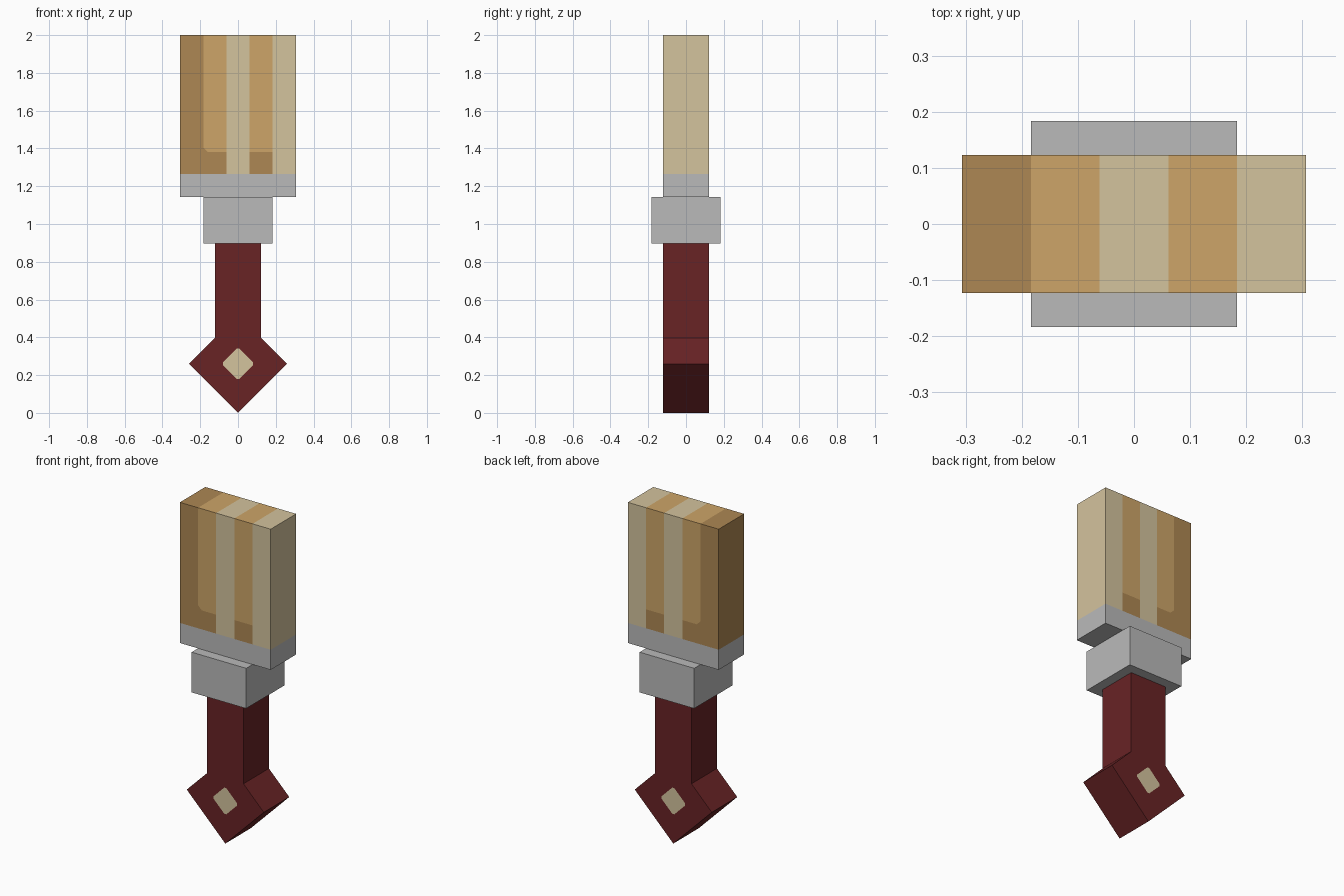
import bpy, bmesh, math
from mathutils import Matrix, Vector

if "Cube" in bpy.data.objects:
    bpy.data.objects.remove(bpy.data.objects["Cube"])

U = 2 / 32.63                      # basic module of the brush
TOP = 2.0
FERRULE_TOP = TOP - 12 * U
FERRULE_BOTTOM = TOP - 14 * U
COLLAR_BOTTOM = TOP - 18 * U
POMMEL_Z = 3 * U * math.sqrt(2)    # pommel is a square block standing on its corner


def material(name, rgb):
    lin = [((c / 255 + 0.055) / 1.055) ** 2.4 for c in rgb]
    m = bpy.data.materials.new(name)
    m.diffuse_color = (*lin, 1)
    m.use_nodes = True
    m.node_tree.nodes["Principled BSDF"].inputs["Base Color"].default_value = m.diffuse_color
    return m


red = material("dark red wood", (104, 35, 37))
grey = material("grey metal", (186, 186, 186))
beige = material("pale bristle", (212, 195, 157))
gold = material("golden bristle", (205, 165, 104))
brown = material("brown bristle", (173, 135, 83))


def prism(name, profile, half_depth, mats, cuts=(), rule=None, matrix=None):
    """Extrude an XZ profile along Y, cut it by planes, colour faces by rule."""
    bm = bmesh.new()
    face = bm.faces.new([bm.verts.new((x, -half_depth, z)) for x, z in profile])
    ext = bmesh.ops.extrude_face_region(bm, geom=[face])
    moved = [v for v in ext["geom"] if isinstance(v, bmesh.types.BMVert)]
    bmesh.ops.translate(bm, verts=moved, vec=(0, 2 * half_depth, 0))
    bmesh.ops.recalc_face_normals(bm, faces=bm.faces[:])
    for point, normal in cuts:
        geom = bm.verts[:] + bm.edges[:] + bm.faces[:]
        bmesh.ops.bisect_plane(bm, geom=geom, plane_co=point, plane_no=normal)
    bm.normal_update()
    if rule:
        for f in bm.faces:
            f.material_index = rule(f.calc_center_median(), f.normal)
    if matrix:
        bm.transform(matrix)
    mesh = bpy.data.meshes.new(name)
    bm.to_mesh(mesh)
    bm.free()
    for m in mats:
        mesh.materials.append(m)
    obj = bpy.data.objects.new(name, mesh)
    bpy.context.collection.objects.link(obj)
    return obj


def rect(hx, z0, z1):
    return [(-hx, z0), (hx, z0), (hx, z1), (-hx, z1)]


# Bristles: vertical stripes with darker roots under the golden ones
ROOT_Z = 1.38
CORNER = Vector((-3 * U, 0, ROOT_Z + 0.025))


def bristle_rule(c, n):
    if c.x > 3 * U or abs(c.x) < U:
        return 0
    if c.x < -3 * U:
        return 2
    in_corner = c.x < 0 and (c.x - CORNER.x) + (c.z - CORNER.z) < 0
    return 2 if c.z < ROOT_Z or in_corner else 1


stripe_cuts = [((x * U, 0, 0), (1, 0, 0)) for x in (-3, -1, 1, 3)]
stripe_cuts += [((0, 0, ROOT_Z), (0, 0, 1)), (CORNER, (1, 0, 1))]
prism("bristles", rect(5 * U, FERRULE_TOP, TOP), 2 * U, [beige, gold, brown],
      stripe_cuts, bristle_rule)

# Metal ferrule and collar
prism("ferrule", rect(5 * U, FERRULE_BOTTOM, FERRULE_TOP), 2 * U, [grey])
prism("collar", rect(3 * U, COLLAR_BOTTOM, FERRULE_BOTTOM), 3 * U, [grey])

# Handle, notched to sit on the top corner of the pommel
notch = 2 * POMMEL_Z
prism("handle", [(-2 * U, notch - 2 * U), (0, notch), (2 * U, notch - 2 * U),
                 (2 * U, COLLAR_BOTTOM), (-2 * U, COLLAR_BOTTOM)], 2 * U, [red])

# Pommel with a pale, corner-trimmed square on front and back
TRIM = 0.08 * math.sqrt(2)


def pommel_rule(c, n):
    inside = max(abs(c.x), abs(c.z)) < U and abs(c.x) + abs(c.z) < TRIM
    return 1 if inside and abs(n.y) > 0.9 else 0


spot_cuts = []
for s in (-1, 1):
    spot_cuts += [((s * U, 0, 0), (1, 0, 0)), ((0, 0, s * U), (0, 0, 1)),
                  ((s * TRIM, 0, 0), (1, 0, 1)), ((s * TRIM, 0, 0), (1, 0, -1))]
prism("pommel", rect(3 * U, -3 * U, 3 * U), 2 * U, [red, beige], spot_cuts, pommel_rule,
      Matrix.Translation((0, 0, POMMEL_Z)) @ Matrix.Rotation(math.pi / 4, 4, 'Y'))
